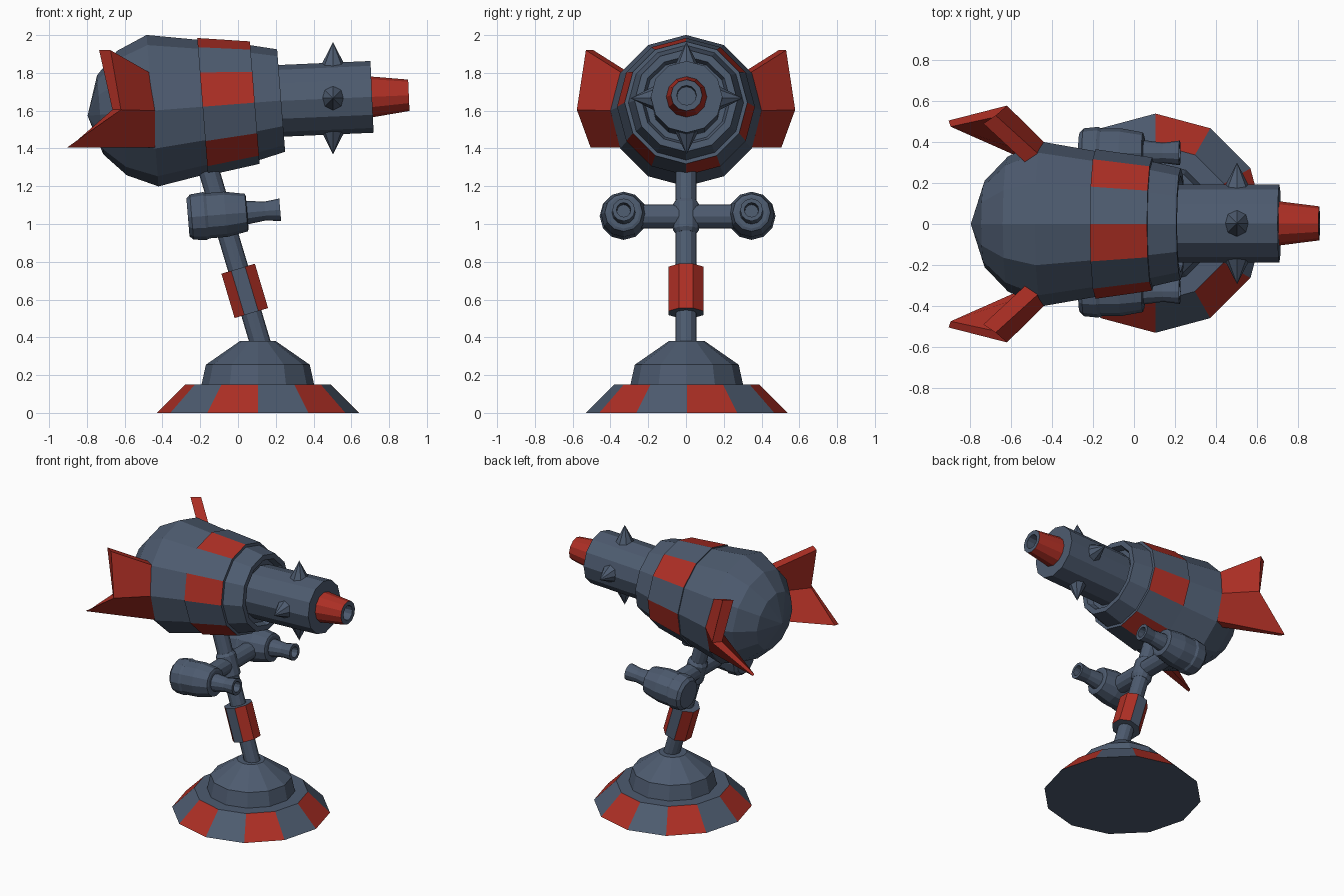
import bpy, bmesh
from math import sin, cos, pi, radians
from mathutils import Matrix, Vector

if "Cube" in bpy.data.objects:
    bpy.data.objects.remove(bpy.data.objects["Cube"])


def material(name, rgb):
    m = bpy.data.materials.new(name)
    m.diffuse_color = (*rgb, 1)
    m.use_nodes = True
    m.node_tree.nodes["Principled BSDF"].inputs["Base Color"].default_value = m.diffuse_color
    return m


SLATE = material("slate", (0.075, 0.105, 0.16))
RED = material("red", (0.42, 0.028, 0.018))


def finish(name, bm, mw=Matrix()):
    bmesh.ops.recalc_face_normals(bm, faces=bm.faces)
    bm.transform(mw)
    me = bpy.data.meshes.new(name)
    bm.to_mesh(me)
    bm.free()
    me.materials.append(SLATE)
    me.materials.append(RED)
    ob = bpy.data.objects.new(name, me)
    bpy.context.collection.objects.link(ob)
    return ob


def lathe(name, profile, mw, sides=12, phase=0.0, red=lambda seg, k: False):
    """Spin (radius, height) points round local z; red(seg, k) picks red panels."""
    bm = bmesh.new()
    rings = []
    for r, z in profile:
        if r == 0:
            rings.append([bm.verts.new((0, 0, z))] * sides)
        else:
            a = [phase + 2 * pi * k / sides for k in range(sides)]
            rings.append([bm.verts.new((r * cos(t), r * sin(t), z)) for t in a])
    for i, (lo, hi) in enumerate(zip(rings, rings[1:])):
        for k in range(sides):
            j = (k + 1) % sides
            quad = list(dict.fromkeys((lo[k], lo[j], hi[j], hi[k])))
            bm.faces.new(quad).material_index = int(red(i, k))
    for ring, (r, z) in ((rings[0], profile[0]), (rings[-1], profile[-1])):
        if r > 0:
            bm.faces.new(ring)
    return finish(name, bm, mw)


def at(x, y, z, tilt=0):
    return Matrix.Translation((x, y, z)) @ Matrix.Rotation(radians(tilt), 4, 'Y')


# local z becomes world x, local x becomes world y
FORWARD = Matrix(((0, 0, 1, 0), (1, 0, 0, 0), (0, 1, 0, 0), (0, 0, 0, 1)))

# Base with alternating panels and dome
lathe("base", [(0.535, 0), (0.385, 0.15), (0.298, 0.15), (0.275, 0.255), (0.095, 0.38)],
      at(0.105, 0.004, 0), red=lambda s, k: s == 0 and k % 2 == 0)

# Leaning post, with sleeve and collar
LEAN = -16.6
post = at(0.115, 0, 0.38, LEAN)
lathe("post", [(0.055, -0.06), (0.055, 1.15)], post)
lathe("post_sleeve", [(0.1, 0.155), (0.1, 0.4)], post, 8, pi / 8,
      lambda s, k: k not in (1, 5))
lathe("post_collar", [(0.056, 0.595), (0.07, 0.615), (0.07, 0.755), (0.056, 0.775)], post)

# Cross arm carrying two side guns
arm = at(-0.085, 0, 1.04) @ Matrix.Rotation(radians(-90), 4, 'X')
lathe("cross_arm", [(0.063, -0.27), (0.063, 0.28)], arm)
gun = [(0.1, 0), (0.12, 0.02), (0.127, 0.09), (0.12, 0.105), (0.12, 0.2), (0.1, 0.31),
       (0.085, 0.315), (0.062, 0.315), (0.05, 0.41), (0.06, 0.49), (0.038, 0.49),
       (0.035, 0.4), (0, 0.4)]
for side, y in (("right", -0.33), ("left", 0.347)):
    lathe("side_gun_" + side, gun, at(-0.265, y, 1.035, -4.7) @ FORWARD)

# Main body: rounded back, panelled band, recessed front collar
body = at(-0.4525, 0, 1.6, -4.5) @ FORWARD
lathe("body", [(0, -0.345), (0.21, -0.278), (0.33, -0.163), (0.402, 0), (0.355, 0.27),
               (0.34, 0.30)], body)
lathe("body_band", [(0.3, 0.266), (0.365, 0.266), (0.325, 0.543), (0.28, 0.543)], body,
      red=lambda s, k: s == 1 and k % 2 == 1)
lathe("front_collar", [(0.25, 0.5), (0.308, 0.53), (0.272, 0.683), (0.235, 0.683),
                       (0.22, 0.64), (0, 0.64)], body)

# Barrel and red muzzle
barrel = at(0.25, 0.003, 1.653, -2.5) @ FORWARD
lathe("barrel", [(0.19, -0.06), (0.19, 0.46)], barrel)
lathe("muzzle", [(0.109, 0.45), (0.083, 0.655), (0.052, 0.655), (0.05, 0.55), (0, 0.55)],
      barrel, red=lambda s, k: s == 0)

# Four spikes round the barrel
for n, d in (("top", (0, 0, 1)), ("bottom", (0, 0, -1)), ("right", (0, -1, 0)), ("left", (0, 1, 0))):
    rot = Vector(d).to_track_quat('Z', 'Y').to_matrix().to_4x4()
    lathe("spike_" + n, [(0.065, 0.17), (0, 0.297)], at(0.503, 0.003, 1.666) @ rot, 8)

# Two swept tail fins: outer and inner sheets, (root, tip) for three levels
outer = [((-0.465, 0.34, 1.80), (-0.675, 0.53, 1.92)),
         ((-0.44, 0.40, 1.60), (-0.62, 0.578, 1.605)),
         ((-0.44, 0.35, 1.405), (-0.905, 0.505, 1.405))]
inner = [((-0.53, 0.30, 1.80), (-0.735, 0.49, 1.92)),
         ((-0.50, 0.34, 1.60), (-0.665, 0.525, 1.605)),
         ((-0.50, 0.30, 1.405), (-0.895, 0.475, 1.405))]
for side, s in (("left", 1), ("right", -1)):
    bm = bmesh.new()
    o, i = ([[bm.verts.new((x, s * y, z)) for x, y, z in row] for row in sheet]
            for sheet in (outer, inner))
    for a in range(2):
        for sheet in (o, i):
            bm.faces.new((sheet[a][0], sheet[a][1], sheet[a + 1][1], sheet[a + 1][0]))
        for e in range(2):
            bm.faces.new((o[a][e], o[a + 1][e], i[a + 1][e], i[a][e]))
    for row in (0, 2):
        bm.faces.new((o[row][0], o[row][1], i[row][1], i[row][0]))
    for f in bm.faces:
        f.material_index = 1
    finish("tail_fin_" + side, bm)
